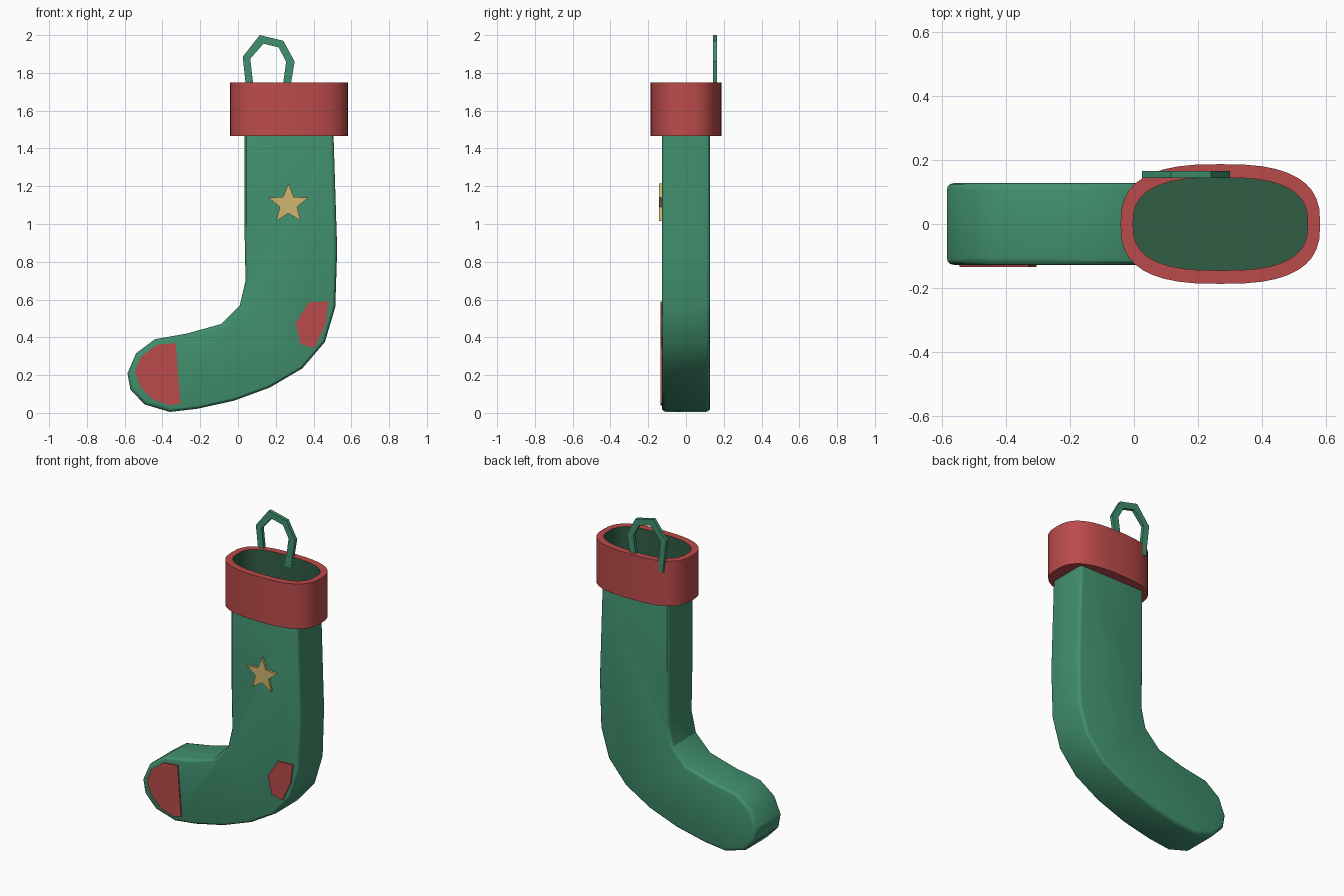
import bpy
import bmesh
import math

cube = bpy.data.objects.get("Cube")
if cube:
    bpy.data.objects.remove(cube)


def material(name, rgb):
    mat = bpy.data.materials.new(name)
    mat.use_nodes = True
    mat.diffuse_color = (*rgb, 1)
    mat.node_tree.nodes["Principled BSDF"].inputs["Base Color"].default_value = (*rgb, 1)
    return mat


GREEN = material("stocking green", (0.053, 0.28, 0.158))
DARK = material("lining dark green", (0.03, 0.11, 0.06))
RED = material("red felt", (0.50, 0.07, 0.07))
GOLD = material("star gold", (0.64, 0.46, 0.16))


def finish(name, bm, mats, smooth=False):
    bmesh.ops.recalc_face_normals(bm, faces=bm.faces)
    mesh = bpy.data.meshes.new(name)
    bm.to_mesh(mesh)
    bm.free()
    for mat in mats:
        mesh.materials.append(mat)
    obj = bpy.data.objects.new(name, mesh)
    bpy.context.collection.objects.link(obj)
    if smooth:
        bpy.ops.object.select_all(action="DESELECT")
        obj.select_set(True)
        bpy.context.view_layer.objects.active = obj
        bpy.ops.object.shade_smooth_by_angle(angle=math.radians(30))
    return obj


def slab(name, outline, front, back, mat, bevel=0):
    """Extrude an x-z outline from y = front to y = back."""
    bm = bmesh.new()
    face = bm.faces.new([bm.verts.new((x, front, z)) for x, z in outline])
    grown = bmesh.ops.extrude_face_region(bm, geom=[face])["geom"]
    moved = [v for v in grown if isinstance(v, bmesh.types.BMVert)]
    bmesh.ops.translate(bm, verts=moved, vec=(0, back - front, 0))
    if bevel:
        rims = [e for e in bm.edges if abs(e.verts[0].co.y - e.verts[1].co.y) < 1e-4]
        bmesh.ops.bevel(bm, geom=rims, offset=bevel, segments=3, profile=0.5, affect="EDGES")
    return finish(name, bm, [mat], smooth=bool(bevel))


# Stocking leg and foot
slab("stocking_body", [
    (0.035, 1.55), (0.035, 0.95), (0.04, 0.70), (0.01, 0.57), (-0.09, 0.47),
    (-0.27, 0.42), (-0.44, 0.39), (-0.54, 0.315), (-0.585, 0.21), (-0.57, 0.125),
    (-0.495, 0.045), (-0.36, 0.005), (-0.215, 0.022), (-0.02, 0.065), (0.17, 0.135),
    (0.34, 0.235), (0.46, 0.375), (0.515, 0.56), (0.525, 0.865), (0.505, 1.55),
], -0.128, 0.128, GREEN, bevel=0.022)

# Toe and heel patches
slab("toe_patch", [
    (-0.33, 0.37), (-0.43, 0.36), (-0.515, 0.295), (-0.545, 0.215),
    (-0.515, 0.135), (-0.45, 0.07), (-0.36, 0.04), (-0.305, 0.05),
], -0.135, -0.126, RED)
slab("heel_patch", [
    (0.375, 0.585), (0.48, 0.59), (0.463, 0.47), (0.405, 0.345), (0.33, 0.365), (0.305, 0.475),
], -0.135, -0.126, RED)

# Five-pointed star
star = []
for i in range(10):
    radius = 0.048 if i % 2 else 0.11
    angle = math.pi / 2 + i * math.pi / 5
    star.append((0.267 + radius * math.cos(angle), 1.105 + radius * math.sin(angle)))
slab("star", star, -0.142, -0.126, GOLD)

# Hanging loop
outer = [(0.047, 1.68), (0.025, 1.885), (0.115, 2.0), (0.24, 1.97), (0.30, 1.86), (0.27, 1.68)]
inner = [(0.087, 1.68), (0.065, 1.875), (0.135, 1.955), (0.215, 1.935), (0.255, 1.86), (0.23, 1.68)]
slab("hanging_loop", outer + inner[::-1], 0.143, 0.165, GREEN)


# Cuff: a rounded oval band with a dark lining and floor
def oval(bm, half_x, half_y, z, count=40):
    ring = []
    for i in range(count):
        c, s = math.cos(math.tau * i / count), math.sin(math.tau * i / count)
        x = math.copysign(abs(c) ** 0.74, c) * half_x
        y = math.copysign(abs(s) ** 0.74, s) * half_y
        ring.append(bm.verts.new((0.27 + x, y, z)))
    return ring


bm = bmesh.new()
TOP, BOTTOM, FLOOR = 1.75, 1.465, 1.5
rings = [
    oval(bm, 0.273, 0.145, BOTTOM), oval(bm, 0.312, 0.187, BOTTOM),
    oval(bm, 0.312, 0.187, TOP), oval(bm, 0.273, 0.145, TOP),
    oval(bm, 0.273, 0.145, FLOOR),
]
for k, (a, b) in enumerate(zip(rings, rings[1:])):
    for i in range(len(a)):
        j = (i + 1) % len(a)
        bm.faces.new((a[i], a[j], b[j], b[i])).material_index = int(k == 3)
bm.faces.new(rings[-1]).material_index = 1
bm.faces.new(rings[0])
cuff = finish("cuff", bm, [RED, DARK], smooth=True)

# Lower the body top so it stays beneath the cuff floor
for v in bpy.data.objects["stocking_body"].data.vertices:
    if v.co.z > FLOOR:
        v.co.z -= 0.06
